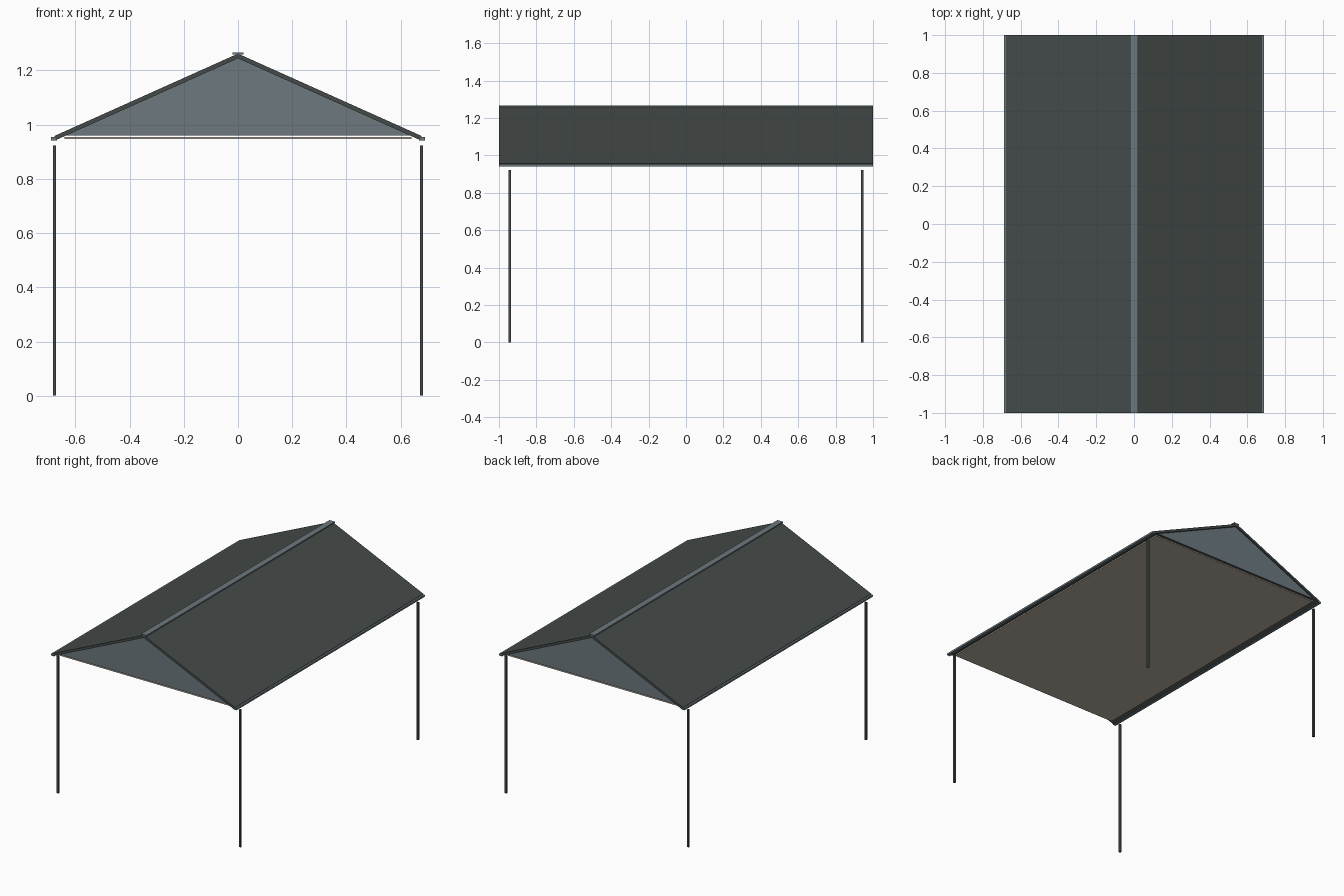
import bpy
import bmesh

cube = bpy.data.objects.get("Cube")
if cube:
    bpy.data.objects.remove(cube, do_unlink=True)


def make_material(name, rgb):
    mat = bpy.data.materials.new(name)
    mat.use_nodes = True
    colour = (*rgb, 1.0)
    mat.diffuse_color = colour
    mat.node_tree.nodes["Principled BSDF"].inputs["Base Color"].default_value = colour
    return mat


charcoal = make_material("charcoal roofing", (0.058, 0.07, 0.068))
slate = make_material("slate blue trim", (0.15, 0.188, 0.209))
cream = make_material("cream ceiling", (0.5, 0.44, 0.36))


def prism(name, profile, y0, y1, mat):
    """Extrude an (x, z) outline along y."""
    bm = bmesh.new()
    ends = [[bm.verts.new((x, y, z)) for x, z in profile] for y in (y0, y1)]
    bm.faces.new(ends[0])
    bm.faces.new(ends[1])
    for i in range(len(profile)):
        j = (i + 1) % len(profile)
        bm.faces.new((ends[0][i], ends[0][j], ends[1][j], ends[1][i]))
    bmesh.ops.recalc_face_normals(bm, faces=bm.faces)
    mesh = bpy.data.meshes.new(name)
    bm.to_mesh(mesh)
    bm.free()
    mesh.materials.append(mat)
    obj = bpy.data.objects.new(name, mesh)
    bpy.context.collection.objects.link(obj)
    return obj


def block(name, x0, x1, y0, y1, z0, z1, mat):
    return prism(name, [(x0, z0), (x1, z0), (x1, z1), (x0, z1)], y0, y1, mat)


APEX = 1.262        # top of the roof sheets
UNDER = 1.2445      # underside of the roof at the ridge
SLOPE = 0.4485
HALF = 1.0          # half length of the roof
GABLE_BASE = 0.96

for side, s in (("left", 1), ("right", -1)):
    # Sloping roof panel, cut square at the eave
    prism(f"{side}_roof_panel",
          [(0, APEX), (s * 0.678, APEX - 0.678 * SLOPE),
           (s * 0.671, UNDER - 0.671 * SLOPE), (0, UNDER)],
          -HALF, HALF, charcoal)
    # Gutter along the eave
    x0, x1 = sorted((s * 0.667, s * 0.689))
    block(f"{side}_gutter", x0, x1, -HALF, HALF, 0.942, 0.954, slate)
    # Corner posts
    for end, e in (("front", -1), ("back", 1)):
        x, y, r = s * 0.677, e * 0.943, 0.0062
        block(f"{end}_{side}_post", x - r, x + r, y - r, y + r, 0, 0.923, charcoal)

# Ridge cap
block("ridge_cap", -0.02, 0.02, -HALF, HALF, 1.259, 1.267, slate)

# Triangular gable infills
gable_half = (UNDER - GABLE_BASE) / SLOPE
for end, e in (("front", -1), ("back", 1)):
    y0, y1 = sorted((e * 0.98, e * 0.99))
    prism(f"{end}_gable",
          [(-gable_half, GABLE_BASE), (gable_half, GABLE_BASE), (0, UNDER)],
          y0, y1, slate)

# Flat ceiling panel
block("ceiling", -0.64, 0.64, -0.98, 0.98, 0.947, 0.955, cream)
